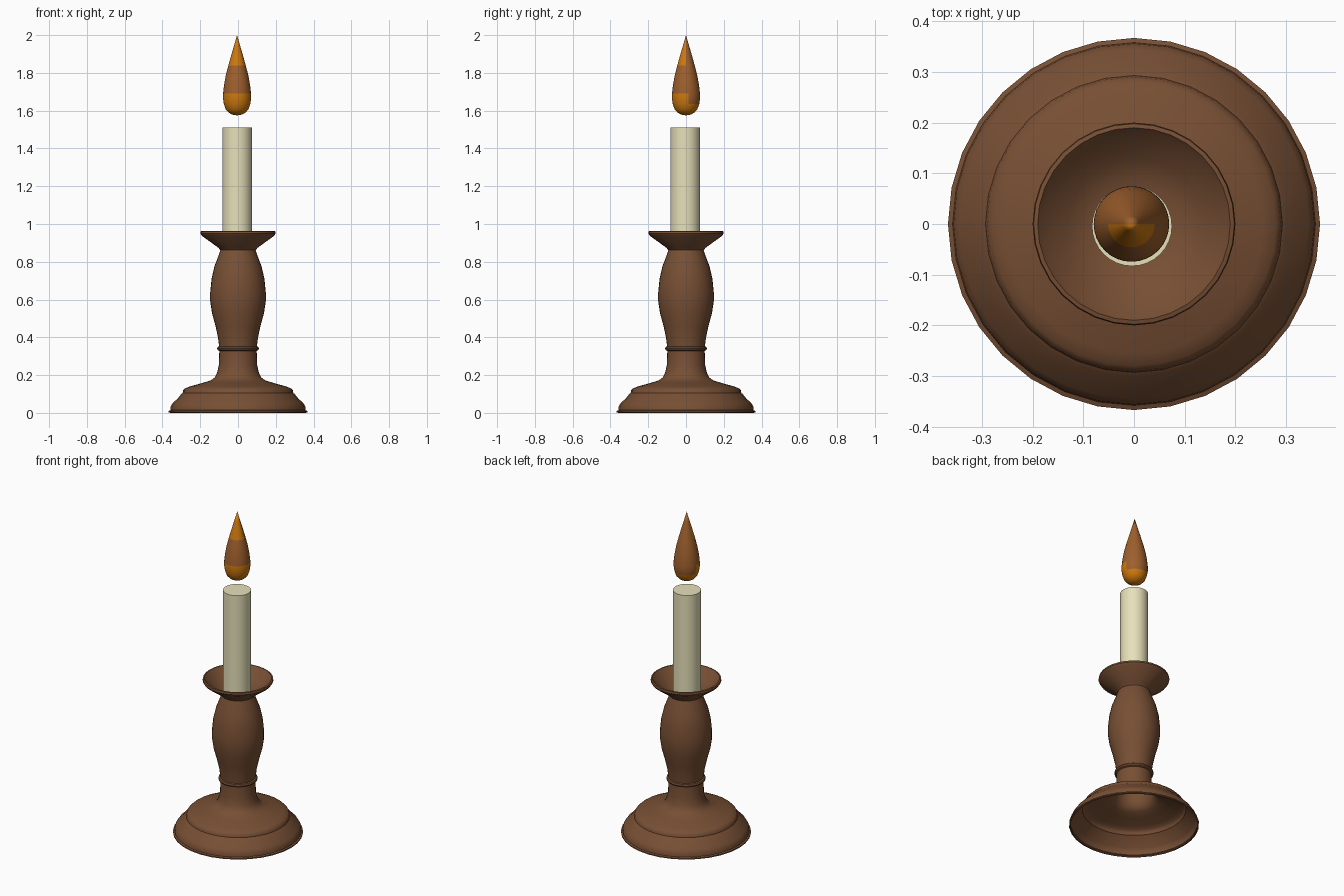
import bpy, bmesh, math


def material(name, rgb):
    m = bpy.data.materials.new(name)
    m.diffuse_color = (*rgb, 1)
    return m


wood = material("brown wood", (0.185, 0.078, 0.034))
wax = material("cream wax", (0.80, 0.75, 0.49))
orange = material("flame orange", (0.62, 0.19, 0.004))
amber = material("flame amber brown", (0.34, 0.115, 0.026))


def lathe(name, profile, mats, sides=32, centre=(0, 0), angle=35):
    """Revolve (radius, height) points about a vertical axis."""
    bm = bmesh.new()
    rings = []
    for r, z in profile:
        if r == 0:
            rings.append([bm.verts.new((centre[0], centre[1], z))] * sides)
        else:
            rings.append([bm.verts.new((centre[0] + r * math.sin(2 * math.pi * i / sides),
                                        centre[1] + r * math.cos(2 * math.pi * i / sides), z))
                          for i in range(sides)])
    for a, b in zip(rings, rings[1:]):
        for i in range(sides):
            j = (i + 1) % sides
            quad = list(dict.fromkeys((a[j], a[i], b[i], b[j])))
            bm.faces.new(quad)
    me = bpy.data.meshes.new(name)
    bm.to_mesh(me)
    bm.free()
    ob = bpy.data.objects.new(name, me)
    bpy.context.collection.objects.link(ob)
    for m in mats:
        me.materials.append(m)
    bpy.ops.object.select_all(action='DESELECT')
    ob.select_set(True)
    bpy.context.view_layer.objects.active = ob
    bpy.ops.object.shade_smooth_by_angle(angle=math.radians(angle))
    return ob


# Turned holder: hollow base, waist with ring, bulging stem, flared cup
lathe("candle_holder", [
    (0.358, 0.0), (0.367, 0.003), (0.367, 0.010), (0.358, 0.014), (0.356, 0.035),
    (0.345, 0.052), (0.318, 0.078), (0.300, 0.100), (0.293, 0.105), (0.290, 0.120),
    (0.280, 0.130), (0.255, 0.140), (0.190, 0.158), (0.145, 0.172), (0.122, 0.188),
    (0.110, 0.215), (0.101, 0.255), (0.099, 0.328), (0.108, 0.332), (0.111, 0.340),
    (0.108, 0.349), (0.100, 0.352), (0.106, 0.400), (0.119, 0.460), (0.138, 0.530),
    (0.147, 0.590), (0.147, 0.640), (0.140, 0.710), (0.125, 0.775), (0.104, 0.830),
    (0.093, 0.862), (0.105, 0.875), (0.192, 0.938), (0.200, 0.950), (0.198, 0.961),
    (0.190, 0.963), (0.182, 0.953), (0.130, 0.905), (0.085, 0.880), (0, 0.875)], [wood])

# Candle
lathe("candle", [(0, 0.872), (0.079, 0.872), (0.079, 1.512), (0, 1.512)],
      [wax], centre=(-0.004, -0.004))

# Flame, amber with an orange belly and an orange front of the tip
flame = lathe("flame", [
    (0, 1.575), (0.025, 1.579), (0.045, 1.590), (0.060, 1.607), (0.070, 1.635),
    (0.0745, 1.665), (0.074, 1.690), (0.069, 1.735), (0.060, 1.785), (0.046, 1.840),
    (0.032, 1.890), (0.016, 1.945), (0, 2.0)],
    [amber, orange], centre=(-0.005, 0), angle=60)
for p in flame.data.polygons:
    x, y, z = p.center
    low = z < (1.69 if y < 0.02 else 1.64)
    p.material_index = 1 if low or (z > 1.84 and y < 0) else 0
